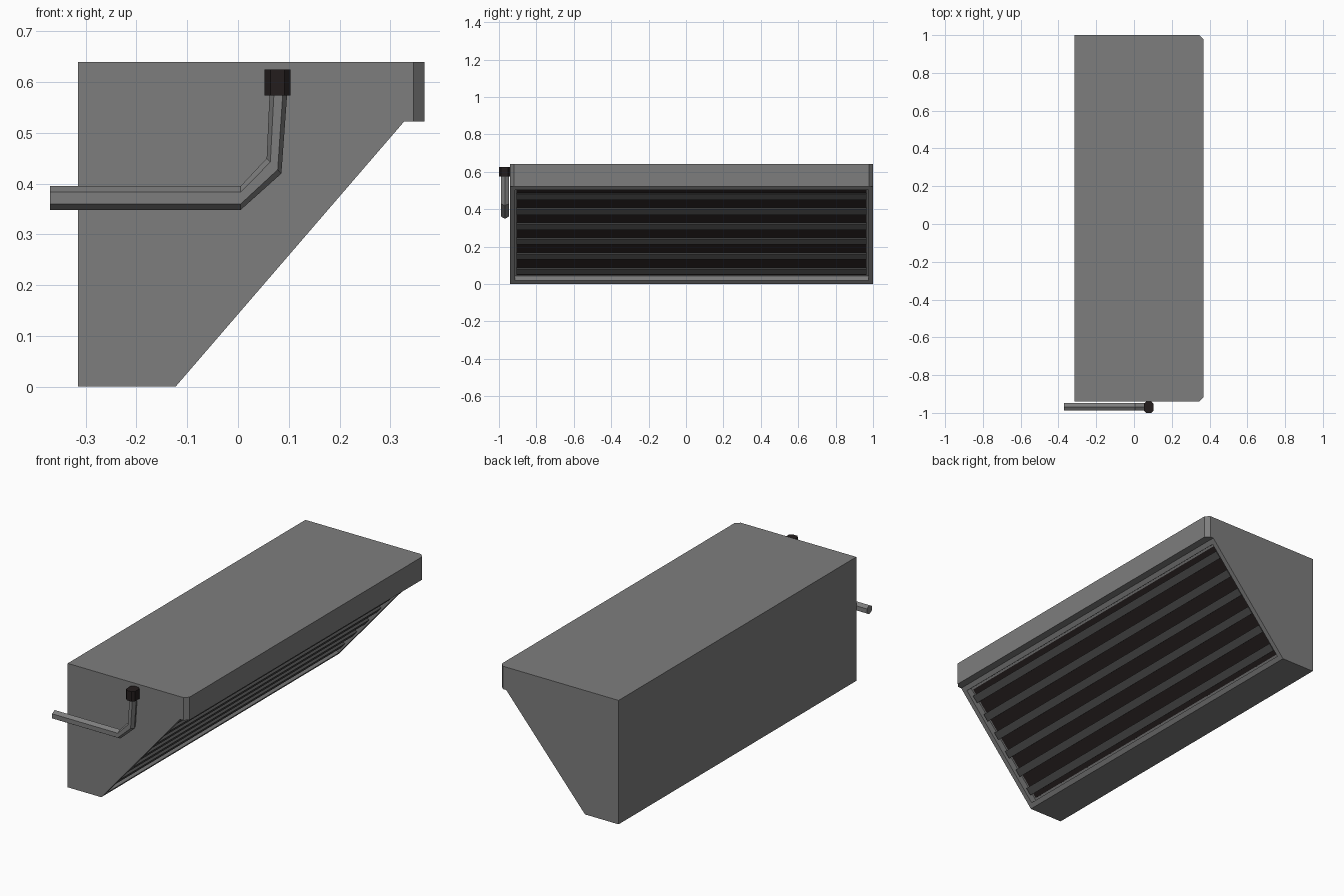
import bpy, bmesh
from math import cos, sin, pi
from mathutils import Vector

if "Cube" in bpy.data.objects:
    bpy.data.objects.remove(bpy.data.objects["Cube"])


def material(name, r, g, b):
    m = bpy.data.materials.new(name)
    m.diffuse_color = (r, g, b, 1)
    m.use_nodes = True
    m.node_tree.nodes["Principled BSDF"].inputs["Base Color"].default_value = m.diffuse_color
    return m


grey = material("grey", 0.207, 0.207, 0.207)
slat_grey = material("slat_grey", 0.075, 0.075, 0.075)
dark = material("dark", 0.017, 0.0125, 0.0125)


def finish(name, bm, mat):
    bmesh.ops.recalc_face_normals(bm, faces=bm.faces)
    me = bpy.data.meshes.new(name)
    bm.to_mesh(me)
    bm.free()
    ob = bpy.data.objects.new(name, me)
    bpy.context.collection.objects.link(ob)
    me.materials.append(mat)
    return ob


def loft(rings):
    """Skin closed rings of points and cap both ends."""
    bm = bmesh.new()
    vs = [[bm.verts.new(p) for p in r] for r in rings]
    n = len(vs[0])
    for a, b in zip(vs, vs[1:]):
        for i in range(n):
            bm.faces.new((a[i], a[(i + 1) % n], b[(i + 1) % n], b[i]))
    bm.faces.new(vs[0])
    bm.faces.new(vs[-1])
    bmesh.ops.recalc_face_normals(bm, faces=bm.faces)
    return bm


def prism_y(profile, y0, y1):
    return loft([[(x, y, z) for x, z in profile] for y in (y0, y1)])


# Sloped front: s runs up the slope, d points outward
start, end = Vector((-0.123, 0)), Vector((0.327, 0.522))
t = (end - start).normalized()
nrm = Vector((t.y, -t.x))
slope_len = (end - start).length
RIM, DEPTH = 0.035, 0.036


def slope_bar(s0, s1, d0, d1):
    """Rectangular section lying parallel to the slope."""
    return [tuple(start + t * s + nrm * d)
            for s, d in ((s0, d0), (s1, d0), (s1, d1), (s0, d1))]


# Housing with chamfered lip corners and a recessed sloped opening
bm = prism_y([(-0.315, 0), tuple(start), tuple(end), (0.367, 0.522),
              (0.367, 0.64), (-0.315, 0.64)], -0.94, 1.0)
lip = [e for e in bm.edges if all(v.co.x > 0.36 for v in e.verts)
       and abs(e.verts[0].co.z - e.verts[1].co.z) > 0.05]
bmesh.ops.bevel(bm, geom=lip, offset=0.021, offset_type='OFFSET',
                segments=1, affect='EDGES')
bm.normal_update()
n3 = Vector((nrm.x, 0, nrm.y))
slope = max(bm.faces, key=lambda f: f.normal.dot(n3))
bmesh.ops.inset_individual(bm, faces=[slope], thickness=RIM)
hole = bmesh.ops.extrude_discrete_faces(bm, faces=[slope])["faces"][0]
bmesh.ops.translate(bm, verts=hole.verts, vec=-n3 * DEPTH)
finish("housing", bm, grey)

# Dark panel lying in the recess
y0, y1 = -0.94 + RIM, 1.0 - RIM
finish("dark_panel", prism_y(slope_bar(RIM, slope_len - RIM, -DEPTH,
                                       -DEPTH + 0.003), y0, y1), dark)

# Six slats parallel to the slope
for i in range(6):
    s = 0.059 + 0.1055 * i
    finish(f"slat_{i + 1}",
           prism_y(slope_bar(s, s + 0.04, -0.008, -0.02), y0, y1), slat_grey)

# Bent hexagonal pipe: centre x, z and in-plane radius vector per ring
path = [(-0.37, 0.3715, 0, 0.0235), (0.005, 0.3715, 0, 0.0235),
        (0.071, 0.435, -0.0145, 0.015), (0.08, 0.585, -0.0175, 0)]
rings = [[(x + u * cos(k * pi / 3), -0.968 + 0.0235 * sin(k * pi / 3),
           z + w * cos(k * pi / 3)) for k in range(6)] for x, z, u, w in path]
finish("pipe", loft(rings), grey)

# Dark eight-sided cap on the pipe
hx, hy, c = 0.0255, 0.03, 0.012
octagon = [(hx, hy - c), (hx - c, hy), (c - hx, hy), (-hx, hy - c),
           (-hx, c - hy), (c - hx, -hy), (hx - c, -hy), (hx, c - hy)]
finish("pipe_cap", loft([[(0.078 + x, -0.97 + y, z) for x, y in octagon]
                         for z in (0.574, 0.625)]), dark)
